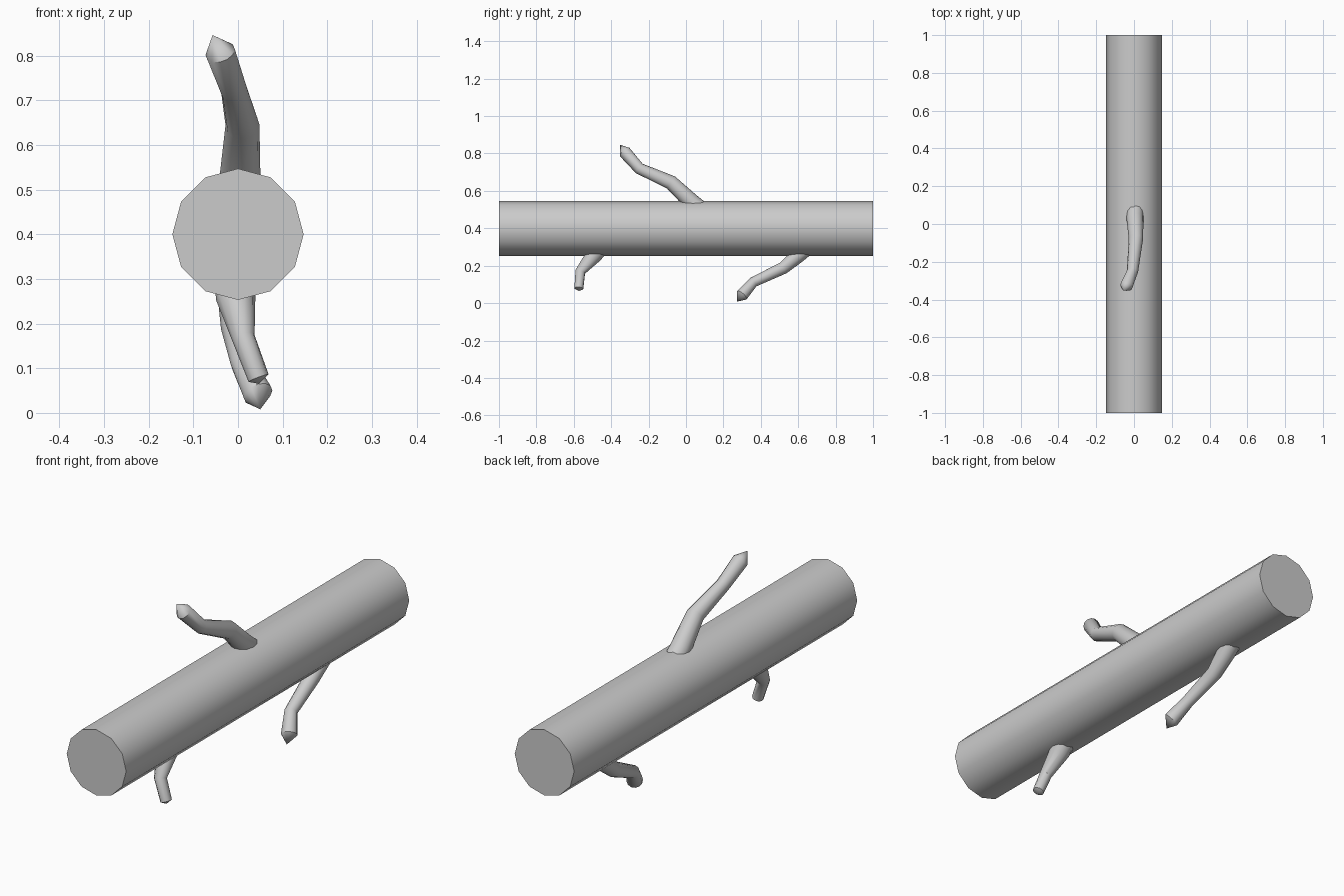
import bpy, bmesh, math
from mathutils import Vector

if "Cube" in bpy.data.objects:
    bpy.data.objects.remove(bpy.data.objects["Cube"])

def tube(name, path, sides, tip=None):
    """Skin rings along (x, y, z, radius) points; mitre each bend."""
    bm = bmesh.new()
    pts = [Vector(p[:3]) for p in path]
    rings = []
    for i, p in enumerate(pts):
        before = (p - pts[i - 1]).normalized() if i else None
        after = (pts[i + 1] - p).normalized() if i < len(pts) - 1 else None
        n = ((before or after) + (after or before)).normalized()
        u = (Vector((1, 0, 0)) - n * n.x).normalized()
        v = n.cross(u)
        stretch = 1 / n.dot(before or after)      # keeps thickness through the bend
        r = path[i][3]
        rings.append([bm.verts.new(p + u * r * math.cos(a) + v * r * stretch * math.sin(a))
                      for a in (2 * math.pi * k / sides for k in range(sides))])
    for a, b in zip(rings, rings[1:]):
        for k in range(sides):
            j = (k + 1) % sides
            bm.faces.new((a[k], a[j], b[j], b[k]))
    bm.faces.new(rings[0][::-1])
    if tip:
        t = bm.verts.new(tip)
        for k in range(sides):
            bm.faces.new((rings[-1][k], rings[-1][(k + 1) % sides], t))
    else:
        bm.faces.new(rings[-1])
    bmesh.ops.recalc_face_normals(bm, faces=bm.faces)
    mesh = bpy.data.meshes.new(name)
    bm.to_mesh(mesh)
    bm.free()
    ob = bpy.data.objects.new(name, mesh)
    bpy.context.collection.objects.link(ob)
    bpy.ops.object.select_all(action='DESELECT')
    bpy.context.view_layer.objects.active = ob
    ob.select_set(True)
    bpy.ops.object.shade_smooth_by_angle(angle=math.radians(40))
    return ob

# Twelve-sided trunk lying along y
tube("log", [(0, -1, 0.4, 0.147), (0, 1, 0.4, 0.147)], 12)

# Crooked twigs, each rooted inside the trunk and ending in a snapped point
tube("upper_branch", [(0.005, 0.14, 0.45, 0.047), (0.005, 0.03, 0.54, 0.045),
                      (0.01, -0.08, 0.645, 0.038), (-0.008, -0.25, 0.72, 0.03),
                      (-0.04, -0.328, 0.808, 0.034)], 12, (-0.057, -0.352, 0.846))
tube("lower_back_branch", [(-0.005, 0.71, 0.35, 0.042), (-0.005, 0.6, 0.255, 0.04),
                           (-0.005, 0.52, 0.188, 0.033), (0.01, 0.36, 0.112, 0.027),
                           (0.045, 0.298, 0.042, 0.034)], 12, (0.05, 0.273, 0.008))
tube("lower_front_branch", [(-0.01, -0.41, 0.36, 0.05), (-0.005, -0.493, 0.255, 0.044),
                            (0.012, -0.565, 0.168, 0.026),
                            (0.046, -0.573, 0.078, 0.024)], 12, (0.047, -0.573, 0.065))
